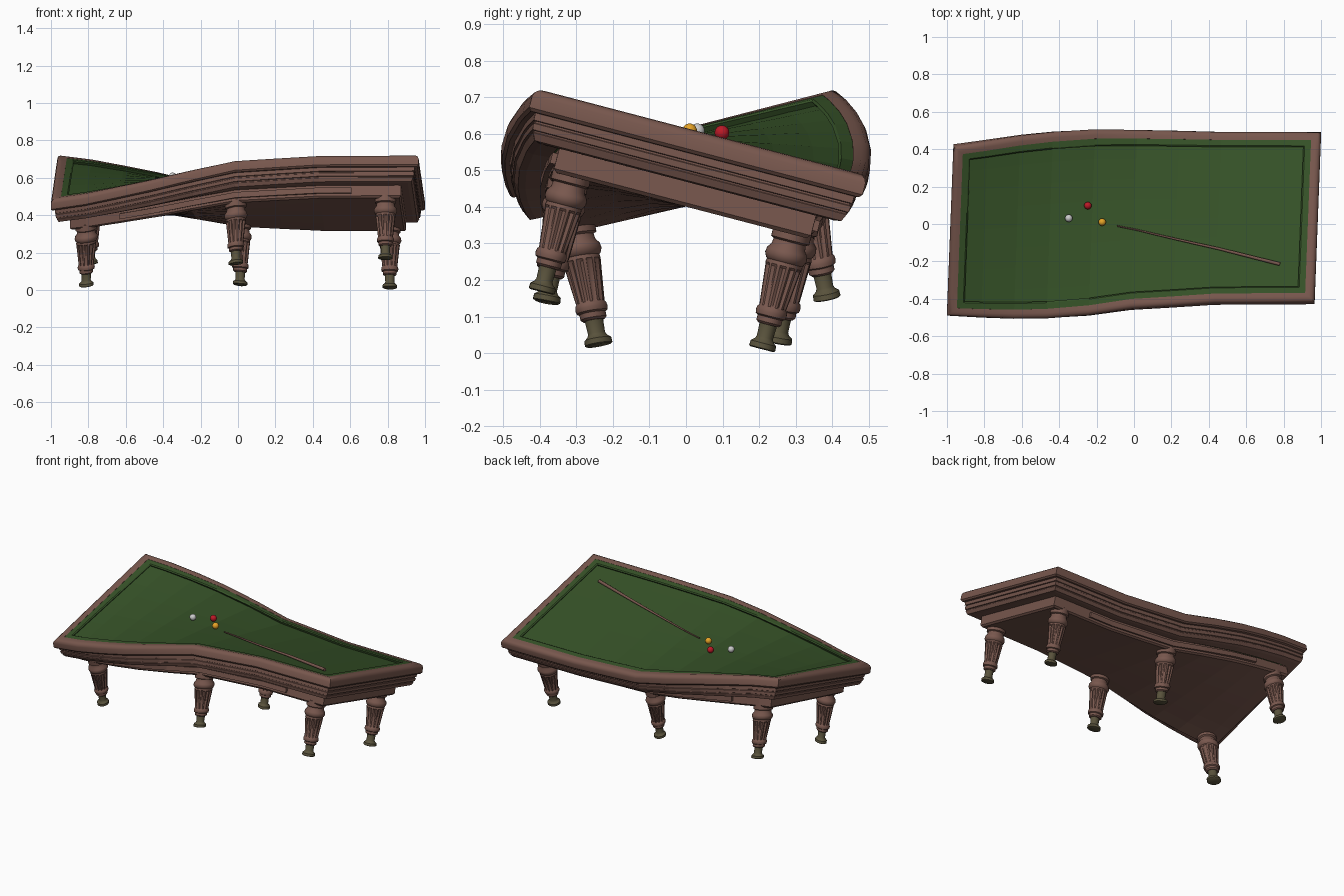
import bpy, bmesh
from math import sin, cos, pi, radians
from mathutils import Vector

if "Cube" in bpy.data.objects:
    bpy.data.objects.remove(bpy.data.objects["Cube"])

PIVOT = 0.45
# twist angle in degrees along the table
TWIST = [(-1.1, 17.3), (-0.8, 11.5), (-0.45, 2.5), (0, -10.2), (0.45, -14.3), (1.1, -14.8)]
STATIONS = [-0.8, -0.625, -0.45, -0.225, 0, 0.225, 0.45, 0.7]


def material(name, rgb):
    m = bpy.data.materials.new(name)
    m.diffuse_color = (*rgb, 1)
    m.use_nodes = True
    m.node_tree.nodes["Principled BSDF"].inputs["Base Color"].default_value = m.diffuse_color
    return m


WOOD = material("wood", (0.19, 0.097, 0.076))
GREEN = material("cloth_green", (0.037, 0.085, 0.021))
BRASS = material("dull_brass", (0.1, 0.085, 0.045))
RED = material("ball_red", (0.5, 0.01, 0.02))
YELLOW = material("ball_yellow", (0.8, 0.37, 0.02))
WHITE = material("ball_white", (0.7, 0.7, 0.7))


def angle(x):
    for (x0, a0), (x1, a1) in zip(TWIST, TWIST[1:]):
        if x <= x1:
            break
    return a0 + (a1 - a0) * (x - x0) / (x1 - x0)


def warp(p):
    """Twist about the long axis, narrowing a little where tilted."""
    a = angle(p[0])
    s = 1 - 0.06 * (a / 15) ** 2
    a = radians(a)
    y, z = p[1] * s, p[2] - PIVOT
    return Vector((p[0] + 0.035 * p[1], y * cos(a) - z * sin(a), y * sin(a) + z * cos(a) + PIVOT))


def finish(name, bm, mat, smooth=False, twist=True):
    bmesh.ops.remove_doubles(bm, verts=bm.verts, dist=1e-5)
    bmesh.ops.recalc_face_normals(bm, faces=bm.faces)
    if twist:
        for v in bm.verts:
            v.co = warp(v.co)
    me = bpy.data.meshes.new(name)
    bm.to_mesh(me)
    bm.free()
    ob = bpy.data.objects.new(name, me)
    bpy.context.collection.objects.link(ob)
    me.materials.append(mat)
    if smooth:
        bpy.ops.object.select_all(action='DESELECT')
        ob.select_set(True)
        bpy.context.view_layer.objects.active = ob
        bpy.ops.object.shade_smooth_by_angle(angle=radians(35))
    return ob


def loft(name, sections, mat, yc=0, caps="", ny=8, smooth=False):
    """Rectangular loops (half x, half y, z) joined in order; caps: s = start, e = end."""
    bm = bmesh.new()

    def axes(sec):
        hx, hy, _ = sec
        xs = [-hx] + [x for x in STATIONS if abs(x) < 0.87 and abs(x) < hx - 0.01] + [hx]
        return xs, [yc + hy * (2 * j / ny - 1) for j in range(ny + 1)]

    def ring(sec):
        xs, ys = axes(sec)
        pts = [(x, ys[0]) for x in xs] + [(xs[-1], y) for y in ys[1:]]
        pts += [(x, ys[-1]) for x in xs[-2::-1]] + [(xs[0], y) for y in ys[-2:0:-1]]
        return [bm.verts.new((x, y, sec[2])) for x, y in pts]

    def cap(sec):
        xs, ys = axes(sec)
        g = [[bm.verts.new((x, y, sec[2])) for y in ys] for x in xs]
        for a, b in zip(g, g[1:]):
            for j in range(ny):
                bm.faces.new((a[j], b[j], b[j + 1], a[j + 1]))

    rings = [ring(s) for s in sections]
    for a, b in zip(rings, rings[1:]):
        n = len(a)
        for i in range(n):
            bm.faces.new((a[i], a[(i + 1) % n], b[(i + 1) % n], b[i]))
    if "s" in caps:
        cap(sections[0])
    if "e" in caps:
        cap(sections[-1])
    return finish(name, bm, mat, smooth)


def lathe(name, cx, cy, profile, mat, n=36):
    """Turned post; profile rows are (radius, z, flute depth)."""
    bm = bmesh.new()
    rows = []
    for r, z, f in profile:
        rows.append([bm.verts.new((cx + r * (1 - f * (j % 3 == 0)) * cos(2 * pi * j / n),
                                   cy + r * (1 - f * (j % 3 == 0)) * sin(2 * pi * j / n), z))
                     for j in range(n)])
    for a, b in zip(rows, rows[1:]):
        for j in range(n):
            bm.faces.new((a[j], a[(j + 1) % n], b[(j + 1) % n], b[j]))
    bm.faces.new(rows[0])
    bm.faces.new(rows[-1])
    return finish(name, bm, mat, True)


def inset(base, steps):
    """Sections from (inset, z) pairs."""
    return [(base[0] - d, base[1] - d, z) for d, z in steps]


OUT = (0.983, 0.5)
# top rail with rounded outer edge
loft("top_rail", inset(OUT, [(0.03, 0.545), (0.008, 0.547), (0, 0.556), (0, 0.588), (0.005, 0.6),
                             (0.016, 0.608), (0.03, 0.61), (0.052, 0.608), (0.052, 0.58)]),
     WOOD, smooth=True)
# stepped and grooved body below the rail
loft("body", inset(OUT, [(0.022, 0.548), (0.022, 0.526), (0.028, 0.524), (0.028, 0.519),
                         (0.024, 0.517), (0.026, 0.500), (0.032, 0.498), (0.032, 0.494),
                         (0.03, 0.492), (0.04, 0.472), (0.06, 0.468), (0.11, 0.468)]), WOOD)
# lower apron and closed underside
loft("lower_apron", [(0.885, 0.385, 0.47), (0.885, 0.385, 0.412), (0.875, 0.375, 0.402)], WOOD, caps="e")
for side, y in (("front", -0.388), ("back", 0.388)):
    loft(side + "_apron_panel", [(0.62, 0.012, 0.425), (0.62, 0.012, 0.455)], WOOD, yc=y, caps="se", ny=1)

# green cushions and playing surface
loft("cushions", inset(OUT, [(0.05, 0.58), (0.05, 0.607), (0.085, 0.607), (0.092, 0.602), (0.082, 0.587)]), GREEN)
loft("cloth", [(0.935, 0.452, 0.575), (0.935, 0.452, 0.588)], GREEN, caps="e")

# six turned, fluted legs with metal feet
LEG = [(0.05, 0.425, 0), (0.057, 0.42, 0), (0.057, 0.385, 0), (0.048, 0.38, 0), (0.05, 0.365, 0),
       (0.06, 0.352, 0), (0.062, 0.338, 0), (0.056, 0.325, 0), (0.052, 0.322, 0), (0.054, 0.312, 0),
       (0.053, 0.306, 0.14), (0.041, 0.2, 0.14), (0.04, 0.195, 0), (0.044, 0.19, 0), (0.046, 0.18, 0),
       (0.044, 0.17, 0), (0.037, 0.166, 0), (0.037, 0.152, 0), (0.03, 0.146, 0)]
FOOT = [(0.026, 0.15, 0), (0.024, 0.11, 0), (0.028, 0.102, 0), (0.038, 0.094, 0),
        (0.039, 0.08, 0), (0.034, 0.077, 0)]
for ys, side in ((-0.33, "front"), (0.33, "back")):
    for x, place in ((-0.8, "left"), (0, "middle"), (0.8, "right")):
        lathe(f"{side}_{place}_leg", x, ys, LEG, WOOD)
        lathe(f"{side}_{place}_foot", x, ys, FOOT, BRASS, 24)

# three balls resting on the cloth
for name, x, y, mat in (("white_ball", -0.35, 0.03, WHITE), ("red_ball", -0.25, 0.09, RED),
                        ("yellow_ball", -0.17, -0.005, YELLOW)):
    bm = bmesh.new()
    bmesh.ops.create_uvsphere(bm, u_segments=24, v_segments=16, radius=0.02)
    c = warp((x, y, 0.608))
    bmesh.ops.translate(bm, verts=bm.verts, vec=c)
    finish(name, bm, mat, True, twist=False)

# tapered cue following the twisted cloth
bm = bmesh.new()
start, end, rows = Vector((-0.09, -0.03, 0)), Vector((0.79, -0.276, 0)), []
side = (end - start).normalized().cross(Vector((0, 0, 1)))
for i in range(9):
    t = i / 8
    r = 0.004 + 0.006 * t
    c = start.lerp(end, t) + Vector((0, 0, 0.589 + r))
    rows.append([bm.verts.new(c + side * r * cos(2 * pi * j / 12) + Vector((0, 0, r * sin(2 * pi * j / 12))))
                 for j in range(12)])
for a, b in zip(rows, rows[1:]):
    for j in range(12):
        bm.faces.new((a[j], a[(j + 1) % 12], b[(j + 1) % 12], b[j]))
bm.faces.new(rows[0])
bm.faces.new(rows[-1])
finish("cue", bm, WOOD, True)
